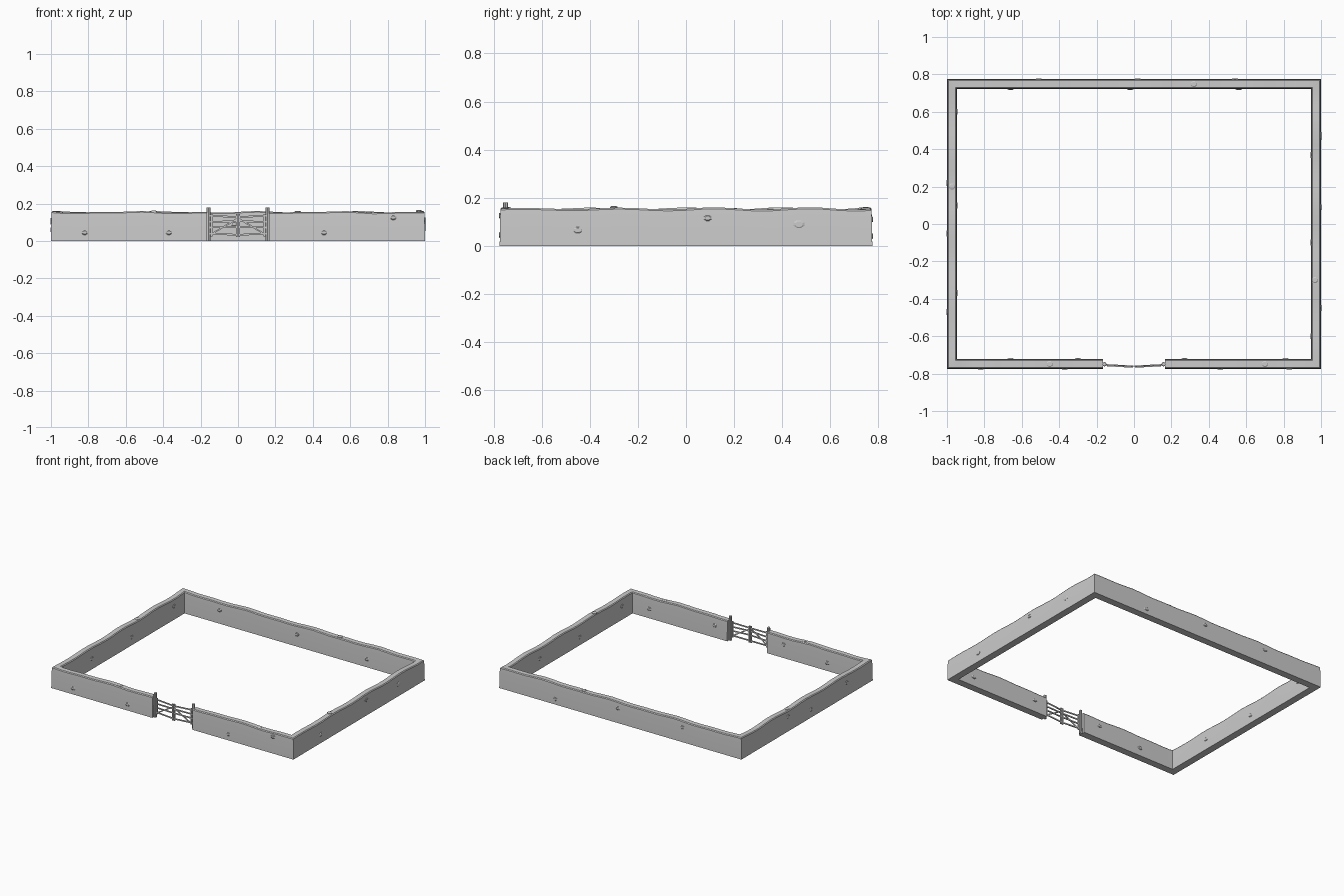
import bpy, bmesh, math
from mathutils import Vector, Matrix

if "Cube" in bpy.data.objects:
    bpy.data.objects.remove(bpy.data.objects["Cube"])

stone_grey = bpy.data.materials.new("stone grey")
stone_grey.diffuse_color = (0.6, 0.6, 0.6, 1)
stone_grey.use_nodes = True
stone_grey.node_tree.nodes["Principled BSDF"].inputs["Base Color"].default_value = stone_grey.diffuse_color


def finish(name, bm, smooth=False):
    bmesh.ops.recalc_face_normals(bm, faces=bm.faces)
    me = bpy.data.meshes.new(name)
    bm.to_mesh(me)
    bm.free()
    ob = bpy.data.objects.new(name, me)
    bpy.context.collection.objects.link(ob)
    me.materials.append(stone_grey)
    if smooth:
        bpy.context.view_layer.objects.active = ob
        ob.select_set(True)
        bpy.ops.object.shade_smooth_by_angle(angle=math.radians(35))
        ob.select_set(False)
    return ob


X, Y, T, GAP = 1.0, 0.775, 0.054, 0.165


def wall_top(x, y):
    # gently uneven crest height
    s = x * 1.3 + y * 1.7
    return 0.155 + 0.003 * math.sin(9 * s + 1) + 0.002 * math.sin(23 * x - 17 * y)


# Enclosure wall: one profile swept round a mitred path, open at the gate
path = [Vector(p) for p in ((GAP, -Y), (X, -Y), (X, Y), (-X, Y), (-X, -Y), (-GAP, -Y))]
# profile: (inset from outer face, drop below crest); None means ground
profile = [(0, None), (0.002, 0.035), (0.004, 0.006), (0.009, 0),
           (T - 0.009, 0), (T - 0.004, 0.006), (T - 0.002, 0.035), (T, None)]
bm = bmesh.new()
rings = []
for i in range(5):
    a, b = path[i], path[i + 1]
    n = max(1, round((b - a).length / 0.07))
    for k in range(n + (i == 4)):
        p = a.lerp(b, k / n)
        d = (b - a).normalized()
        inward = Vector((-d.y, d.x))
        if k == 0 and i > 0:
            d0 = (a - path[i - 1]).normalized()
            inward += Vector((-d0.y, d0.x))
        h = wall_top(p.x, p.y)
        ring = []
        for inset, drop in profile:
            q = p + inward * inset
            ring.append(bm.verts.new((q.x, q.y, 0 if drop is None else h - drop)))
        rings.append(ring)
m = len(profile)
for r, s in zip(rings, rings[1:]):
    for j in range(m):
        bm.faces.new((r[j], s[j], s[(j + 1) % m], r[(j + 1) % m]))
bm.faces.new(rings[0])
bm.faces.new(rings[-1])
finish("enclosure_wall", bm, True)


# Raised stones: flattened eight-sided pads with a bevelled rim
def stone(bm, centre, normal, w=0.036, h=0.026):
    normal = Vector(normal)
    up = Vector((0, 1, 0)) if abs(normal.z) > 0.5 else Vector((0, 0, 1))
    side = up.cross(normal)
    loops = []
    for depth, k in ((-0.006, 1), (0.002, 1), (0.005, 0.7)):
        loop = []
        for i in range(8):
            a = math.tau * (i + 0.5) / 8
            loop.append(bm.verts.new(Vector(centre) + normal * depth
                        + side * math.cos(a) * w / 2 * k + up * math.sin(a) * h / 2 * k))
        loops.append(loop)
    for r, s in zip(loops, loops[1:]):
        for i in range(8):
            bm.faces.new((r[i], r[(i + 1) % 8], s[(i + 1) % 8], s[i]))
    bm.faces.new(loops[0])
    bm.faces.new(loops[-1])


bm = bmesh.new()
o, i_ = 0.0015, T - 0.0015
for x, z in ((-0.82, 0.045), (-0.37, 0.045), (0.46, 0.045), (0.83, 0.125)):
    stone(bm, (x, -Y + o, z), (0, -1, 0))
for x, z in ((-0.66, 0.06), (-0.3, 0.1), (0.27, 0.09), (0.81, 0.07)):
    stone(bm, (x, -Y + i_, z), (0, 1, 0))
for x, z in ((0.54, 0.04), (0.02, 0.11), (-0.51, 0.11)):
    stone(bm, (x, Y - o, z), (0, 1, 0))
for x, z in ((-0.66, 0.1), (-0.02, 0.09), (0.56, 0.06)):
    stone(bm, (x, Y - i_, z), (0, -1, 0))
for y, z, w in ((-0.45, 0.065, 0.038), (0.09, 0.115, 0.034), (0.47, 0.09, 0.048)):
    stone(bm, (X - o, y, z), (1, 0, 0), w, w * 0.72)
for y, z in ((0.22, 0.11), (-0.05, 0.06), (-0.47, 0.1)):
    stone(bm, (-X + o, y, z), (-1, 0, 0))
for y, z in ((0.6, 0.1), (0.1, 0.06), (-0.37, 0.08)):
    stone(bm, (-X + i_, y, z), (1, 0, 0))
    stone(bm, (X - i_, -y, z), (-1, 0, 0))
for x, y in ((0.32, 0.748), (-0.973, 0.2), (0.967, -0.3), (-0.45, -0.748), (0.7, -0.748)):
    stone(bm, (x, y, wall_top(x, y)), (0, 0, 1), 0.036, 0.034)
finish("raised_stones", bm)


# Timber helper: a beam of given width and depth between two points
def beam(bm, a, b, w, d):
    a, b = Vector(a), Vector(b)
    axis = (b - a).normalized()
    depth = Vector((0, 1, 0))
    depth = (depth - axis * depth.dot(axis)).normalized()
    rot = Matrix((axis.cross(depth), depth, axis)).transposed().to_4x4()
    size = Matrix.Diagonal((w, d, (b - a).length, 1))
    bmesh.ops.create_cube(bm, size=1, matrix=Matrix.Translation((a + b) / 2) @ rot @ size)


for side, word in ((-1, "left"), (1, "right")):
    # Gate post
    bm = bmesh.new()
    bmesh.ops.create_cone(bm, cap_ends=True, segments=8, radius1=0.0115, radius2=0.0105, depth=0.18,
                          matrix=Matrix.Translation((side * 0.158, -0.75, 0.09)))
    finish(word + "_gate_post", bm)

    # Gate leaf: stiles, slightly crooked rails and a brace
    bm = bmesh.new()
    xo, xi, yo, yi = side * 0.142, side * 0.007, -0.752, -0.760
    beam(bm, (xo, yo, 0.025), (xo, yo, 0.145), 0.009, 0.009)
    beam(bm, (xi, yi, 0.02), (xi, yi, 0.143), 0.009, 0.009)
    for z0, z1 in ((0.038, 0.033), (0.072, 0.075), (0.102, 0.105), (0.134, 0.128)):
        beam(bm, (side * 0.152, yo, z0), (side * 0.004, yi, z1), 0.009, 0.006)
    beam(bm, (xo, yo - 0.006, 0.036), (xi, yi - 0.006, 0.118), 0.008, 0.005)
    finish(word + "_gate_leaf", bm)
